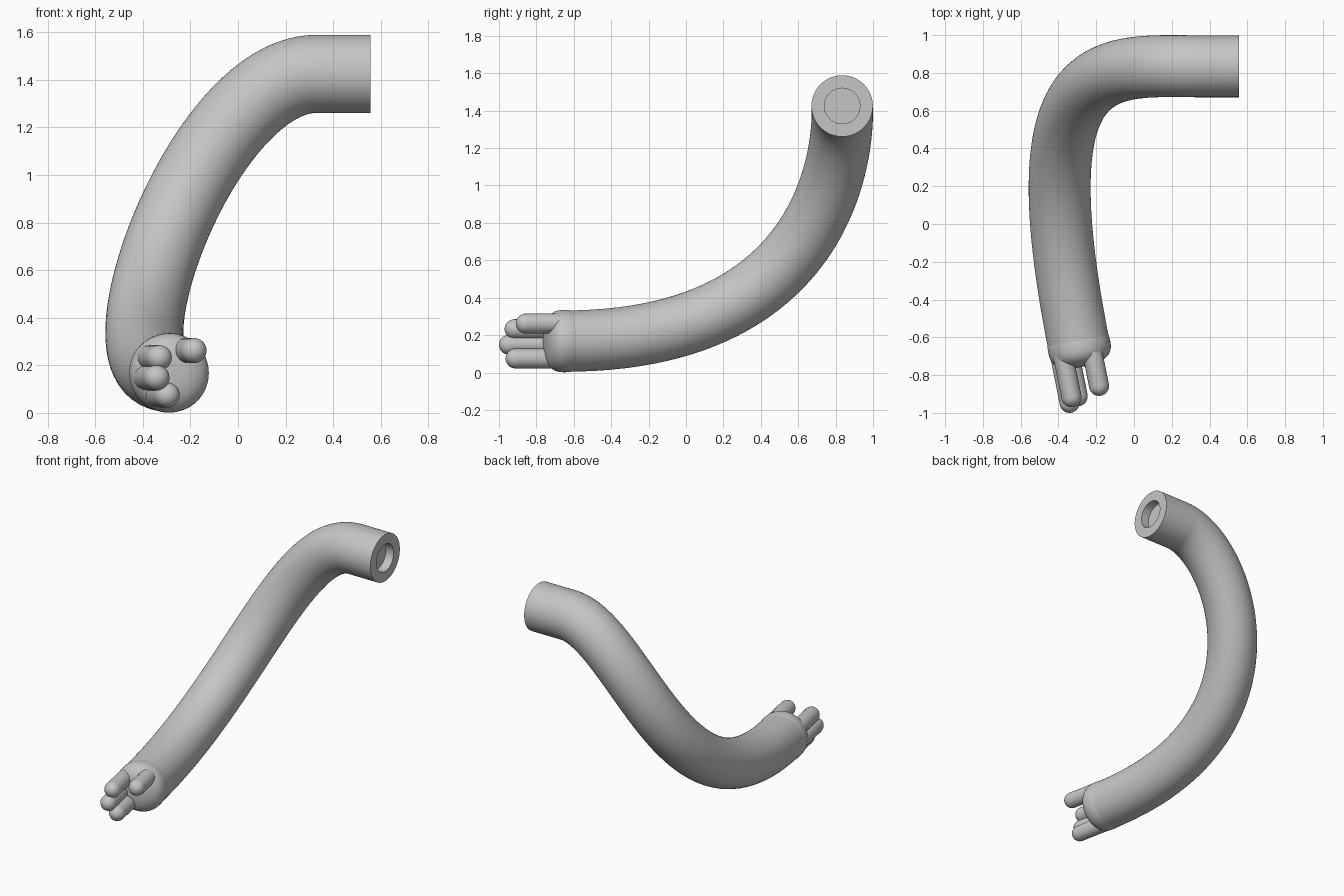
import bpy, bmesh, math
from mathutils import Vector

if "Cube" in bpy.data.objects:
    bpy.data.objects.remove(bpy.data.objects["Cube"])

grey = bpy.data.materials.new("plain grey")
grey.use_nodes = True
grey.diffuse_color = (0.56, 0.56, 0.56, 1)
grey.node_tree.nodes["Principled BSDF"].inputs["Base Color"].default_value = grey.diffuse_color


def finish(bm, name):
    bmesh.ops.remove_doubles(bm, verts=bm.verts, dist=0.0001)
    bmesh.ops.recalc_face_normals(bm, faces=bm.faces)
    mesh = bpy.data.meshes.new(name)
    bm.to_mesh(mesh)
    bm.free()
    mesh.materials.append(grey)
    obj = bpy.data.objects.new(name, mesh)
    bpy.context.collection.objects.link(obj)
    bpy.ops.object.select_all(action='DESELECT')
    obj.select_set(True)
    bpy.context.view_layer.objects.active = obj
    bpy.ops.object.shade_smooth_by_angle(angle=math.radians(35))


def sweep(name, stations, sides):
    """Skin circles given as (centre, axis, radius); zero radii close the ends."""
    bm = bmesh.new()
    side = stations[0][1].orthogonal()
    previous = None
    for centre, axis, radius in stations:
        axis = axis.normalized()
        side = (side - axis * side.dot(axis)).normalized()
        other = axis.cross(side)
        ring = []
        for i in range(sides):
            a = math.tau * i / sides
            ring.append(bm.verts.new(centre + radius * (side * math.cos(a) + other * math.sin(a))))
        if previous:
            for i in range(sides):
                j = (i + 1) % sides
                bm.faces.new((previous[i], previous[j], ring[j], ring[i]))
        previous = ring
    finish(bm, name)


# Arm: straight shoulder stub with a socket, then one long bend to the wrist
R = 0.164
forward = Vector((0.2, -1, 0)).normalized()
inward = Vector((-1, 0, 0))
end = Vector((0.557, 0.835, 1.425))
p0 = Vector((0.33, 0.835, 1.425))
p1 = p0 + inward * 0.48
p3 = Vector((-0.29, -0.65, 0.168))
p2 = p3 - forward * 1.6

floor = end + inward * 0.06
stations = [(floor, inward, 0), (floor, inward, 0.095),
            (end, inward, 0.095), (end, inward, R)]
steps = 56
for k in range(steps + 1):
    t = k / steps
    u = 1 - t
    point = p0 * u**3 + p1 * 3 * u * u * t + p2 * 3 * u * t * t + p3 * t**3
    tangent = (p1 - p0) * u * u + (p2 - p1) * 2 * u * t + (p3 - p2) * t * t
    stations.append((point, tangent, R))
stations.append((p3, forward, 0))
sweep("arm", stations, 64)

# Palm: blunt rounded knob closing the wrist
rings = []
for k in range(-12, 13):
    a = math.pi / 2 * k / 12
    along = math.copysign(abs(math.sin(a)) ** 0.75, a) * 0.107
    rings.append((p3 + forward * along, forward, 0.167 * abs(math.cos(a)) ** 0.75))
sweep("palm", rings, 64)


# Fingers: round-ended rods running along the wrist direction
def finger(name, x, tip_y, z, r=0.053):
    ball = Vector((x, tip_y + r, z))
    base = ball + forward * ((-0.68 - ball.y) / forward.y)
    rings = [(base, forward, 0), (base, forward, r)]
    for k in range(9):
        a = math.pi / 2 * k / 8
        rings.append((ball + forward * r * math.sin(a), forward, r * math.cos(a)))
    sweep(name, rings, 24)


finger("thumb", -0.185, -0.91, 0.262)
finger("upper_finger", -0.331, -0.97, 0.232)
finger("middle_finger", -0.341, -1.0, 0.148)
finger("lower_finger", -0.298, -0.965, 0.075)
